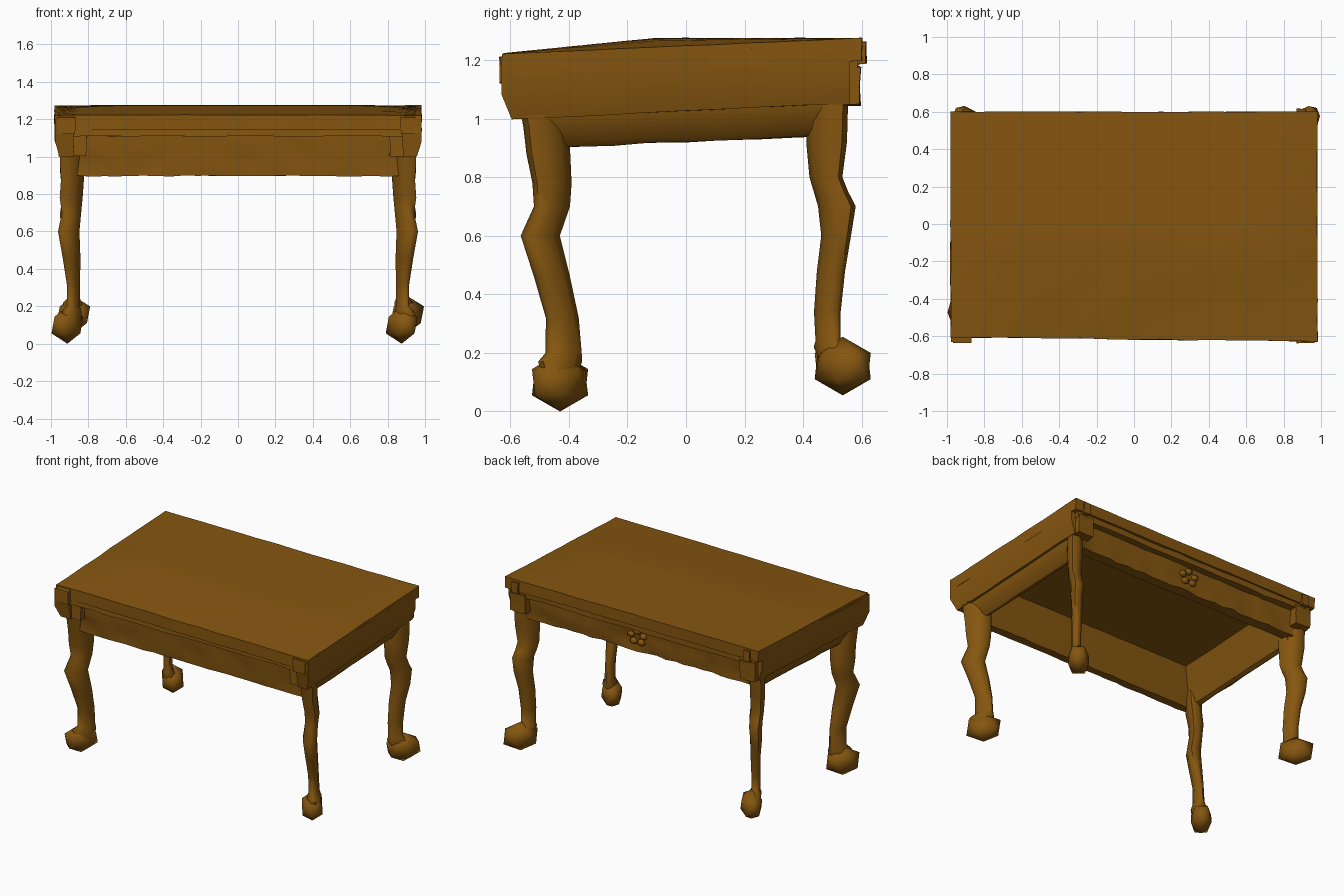
import bpy, bmesh, math, random
from mathutils import Vector

if "Cube" in bpy.data.objects:
    bpy.data.objects.remove(bpy.data.objects["Cube"])

random.seed(4)
wood = bpy.data.materials.new("brown wood")
wood.diffuse_color = (0.235, 0.093, 0.005, 1)
wood.use_nodes = True
wood.node_tree.nodes["Principled BSDF"].inputs["Base Color"].default_value = wood.diffuse_color


def lean(y):
    # the whole upper part rises slightly toward the back
    return 0.045 * (y + 0.45)


def finish(bm, name, angle=40):
    bmesh.ops.recalc_face_normals(bm, faces=bm.faces)
    me = bpy.data.meshes.new(name)
    bm.to_mesh(me)
    bm.free()
    me.materials.append(wood)
    me.shade_smooth()
    me.set_sharp_from_angle(angle=math.radians(angle))
    ob = bpy.data.objects.new(name, me)
    bpy.context.collection.objects.link(ob)
    return ob


def cut(bm, axis, lo, hi, n):
    normal = Vector((0, 0, 0))
    normal[axis] = 1
    for i in range(1, n):
        bmesh.ops.bisect_plane(bm, geom=bm.verts[:] + bm.edges[:] + bm.faces[:],
                               plane_co=normal * (lo + (hi - lo) * i / n), plane_no=normal)


def block(name, x, y, z, segs=(1, 1, 1), rough=(0, 0, 0), shape=None):
    # box between ranges, cut into segments, roughened, then leaned
    bm = bmesh.new()
    bmesh.ops.create_cube(bm, size=1)
    for v in bm.verts:
        for a, r in enumerate((x, y, z)):
            v.co[a] = r[0] if v.co[a] < 0 else r[1]
    for a, r in enumerate((x, y, z)):
        cut(bm, a, r[0], r[1], segs[a])
    for v in bm.verts:
        if shape:
            shape(v.co)
        for a in range(3):
            v.co[a] += random.uniform(-1, 1) * rough[a]
        v.co.z += lean(v.co.y)
    return finish(bm, name)


def side_strip(name, profile, y0, y1, n=8, taper=0.0):
    # (x, z) profile run along the table's depth, front end tapered at the bottom
    bm = bmesh.new()
    f = bm.faces.new([bm.verts.new((px, y0, pz)) for px, pz in profile])
    new = bmesh.ops.extrude_face_region(bm, geom=[f])["geom"]
    for v in new:
        if isinstance(v, bmesh.types.BMVert):
            v.co.y = y1
    for v in bm.verts:
        if v.co.y < y0 + 0.01 and v.co.z < 1.05:
            v.co.y += taper
    cut(bm, 1, y0 + taper, y1, n)
    for v in bm.verts:
        v.co.x += random.uniform(-0.003, 0.003)
        v.co.z += random.uniform(-0.003, 0.003) + lean(v.co.y)
    return finish(bm, name)


def diagonal(u, v, sign):
    # stretches a round section along the table's diagonal, same overall extents
    return v * 0.9 + sign * 0.44 * u


def leg(name, rows, sign, sides=8):
    # rows of (z, x centre, x half width, y front, y back)
    bm = bmesh.new()
    rings = []
    for z, cx, hx, ya, yb in rows:
        ring = []
        for i in range(sides):
            t = 2 * math.pi * (i + 0.5) / sides
            u, v = 1.07 * math.cos(t), 1.07 * math.sin(t)
            ring.append(bm.verts.new((cx + hx * u, (ya + yb) / 2 + (yb - ya) / 2 * diagonal(u, v, sign), z)))
        rings.append(ring)
    for a, b in zip(rings, rings[1:]):
        for i in range(sides):
            j = (i + 1) % sides
            bm.faces.new((a[i], a[j], b[j], b[i]))
    bm.faces.new(rings[0])
    bm.faces.new(rings[-1])
    return finish(bm, name, 62)


def foot(name, centre, size, sign=0):
    # faceted ball
    bm = bmesh.new()
    bmesh.ops.create_icosphere(bm, subdivisions=1, radius=1)
    for v in bm.verts:
        if sign:
            v.co.y = diagonal(v.co.x, v.co.y, sign)
        v.co = Vector([c + s * d for c, s, d in zip(centre, size, v.co)])
    return finish(bm, name, 60)


# table top: rises from the front edge, then runs level to the back
def crown(co):
    if co.z > 1.2:
        u = max(0, 1 - abs(co.x / 0.98) ** 8)
        target = 1.222 + 0.053 * min(1, (co.y + 0.63) / 0.53) - lean(co.y)
        co.z += u * (target - co.z)
    if co.y < -0.6:
        co.y -= 0.013 * co.x + 0.002


block("table_top", (-0.98, 0.98), (-0.615, 0.60), (1.15, 1.228), (14, 12, 1),
      (0.003, 0.003, 0.001), crown)

# rails below the top edge
block("front_rail", (-0.95, 0.95), (-0.60, -0.50), (1.115, 1.19), (16, 1, 2), (0, 0.005, 0.004))
block("back_rail", (-0.95, 0.95), (0.50, 0.585), (1.11, 1.19), (16, 1, 2), (0, 0.005, 0.004))


# carved aprons at front and back, narrowing toward their lower edge
def carved(co):
    outer = abs(co.y) > 0.5
    s = 1 if co.y > 0 else -1
    h = (1.17 - co.z) / 0.27
    if outer:
        co.y -= s * 0.018 * h
        if 0.93 < co.z < 1.1:
            co.y += random.uniform(-0.011, 0.011)
    else:
        co.y -= s * 0.06 * (1 - h)


block("front_apron", (-0.86, 0.86), (-0.54, -0.47), (0.90, 1.17), (24, 1, 5),
      (0.003, 0.002, 0.003), carved)
block("back_apron", (-0.86, 0.86), (0.47, 0.545), (0.945, 1.17), (24, 1, 5),
      (0.003, 0.002, 0.003), carved)

# small carved ornament in the middle of the back apron
for i in range(5):
    t = math.pi * 2 * i / 5 + 0.3
    foot(f"back_ornament_{i}", (0.05 * math.cos(t), 0.535, 1.09 + 0.04 * math.sin(t)),
         (0.03, 0.025, 0.025))

for s, side in ((-1, "left"), (1, "right")):
    # tall side bands and the tapered skirts below them
    band = [(0.98, 1.21), (0.98, 1.09), (0.955, 1.005), (0.88, 1.005), (0.88, 1.21)]
    skirt = [(0.945, 1.02), (0.90, 0.92), (0.875, 0.90), (0.85, 0.91), (0.77, 1.16), (0.93, 1.16)]
    side_strip(f"{side}_band", [(s * x, z) for x, z in band], -0.63, 0.56, 8, 0.035)
    side_strip(f"{side}_skirt", [(s * x, z) for x, z in skirt], -0.50, 0.50)

    # stepped corner blocks
    def xr(a, b):
        return tuple(sorted((s * a, s * b)))
    block(f"{side}_front_corner", xr(0.81, 0.96), (-0.585, -0.48), (1.01, 1.17), (2, 1, 2), (0.004,) * 3)
    block(f"{side}_front_cap", xr(0.87, 0.965), (-0.636, -0.56), (1.13, 1.22), (1, 1, 2), (0.002,) * 3)
    block(f"{side}_back_corner", xr(0.83, 0.95), (0.48, 0.595), (1.0, 1.13), (2, 1, 2), (0.004,) * 3)
    block(f"{side}_back_cap", xr(0.87, 0.92), (0.55, 0.615), (1.14, 1.215), (1, 1, 1), (0.003,) * 3)

    # curved legs
    leg(f"{side}_front_leg", [(z, s * x, h, a, b) for z, x, h, a, b in (
        (1.05, 0.885, 0.068, -0.565, -0.42), (0.97, 0.885, 0.068, -0.55, -0.405),
        (0.88, 0.885, 0.062, -0.54, -0.40), (0.78, 0.892, 0.062, -0.52, -0.395),
        (0.70, 0.89, 0.052, -0.515, -0.40), (0.60, 0.905, 0.058, -0.56, -0.435),
        (0.46, 0.89, 0.048, -0.515, -0.40), (0.32, 0.88, 0.036, -0.475, -0.37),
        (0.20, 0.88, 0.036, -0.475, -0.36), (0.17, 0.89, 0.055, -0.50, -0.36),
        (0.10, 0.89, 0.05, -0.48, -0.38))], -s)
    leg(f"{side}_back_leg", [(z, s * x, h, a, b) for z, x, h, a, b in (
        (1.10, 0.89, 0.065, 0.42, 0.55), (0.92, 0.89, 0.062, 0.415, 0.545),
        (0.80, 0.885, 0.055, 0.425, 0.53), (0.75, 0.89, 0.054, 0.44, 0.55),
        (0.70, 0.90, 0.052, 0.455, 0.575), (0.60, 0.90, 0.048, 0.465, 0.56),
        (0.48, 0.885, 0.04, 0.45, 0.54), (0.34, 0.88, 0.036, 0.44, 0.525),
        (0.24, 0.88, 0.036, 0.445, 0.525), (0.22, 0.885, 0.05, 0.44, 0.56),
        (0.15, 0.89, 0.05, 0.47, 0.57))], s)

# ball feet
foot("left_front_foot", (-0.912, -0.43, 0.10), (0.095, 0.108, 0.10), 1)
foot("right_front_foot", (0.875, -0.43, 0.10), (0.095, 0.108, 0.10), -1)
foot("left_back_foot", (-0.88, 0.535, 0.155), (0.10, 0.108, 0.10), -1)
foot("right_back_foot", (0.905, 0.535, 0.155), (0.10, 0.108, 0.10), 1)
